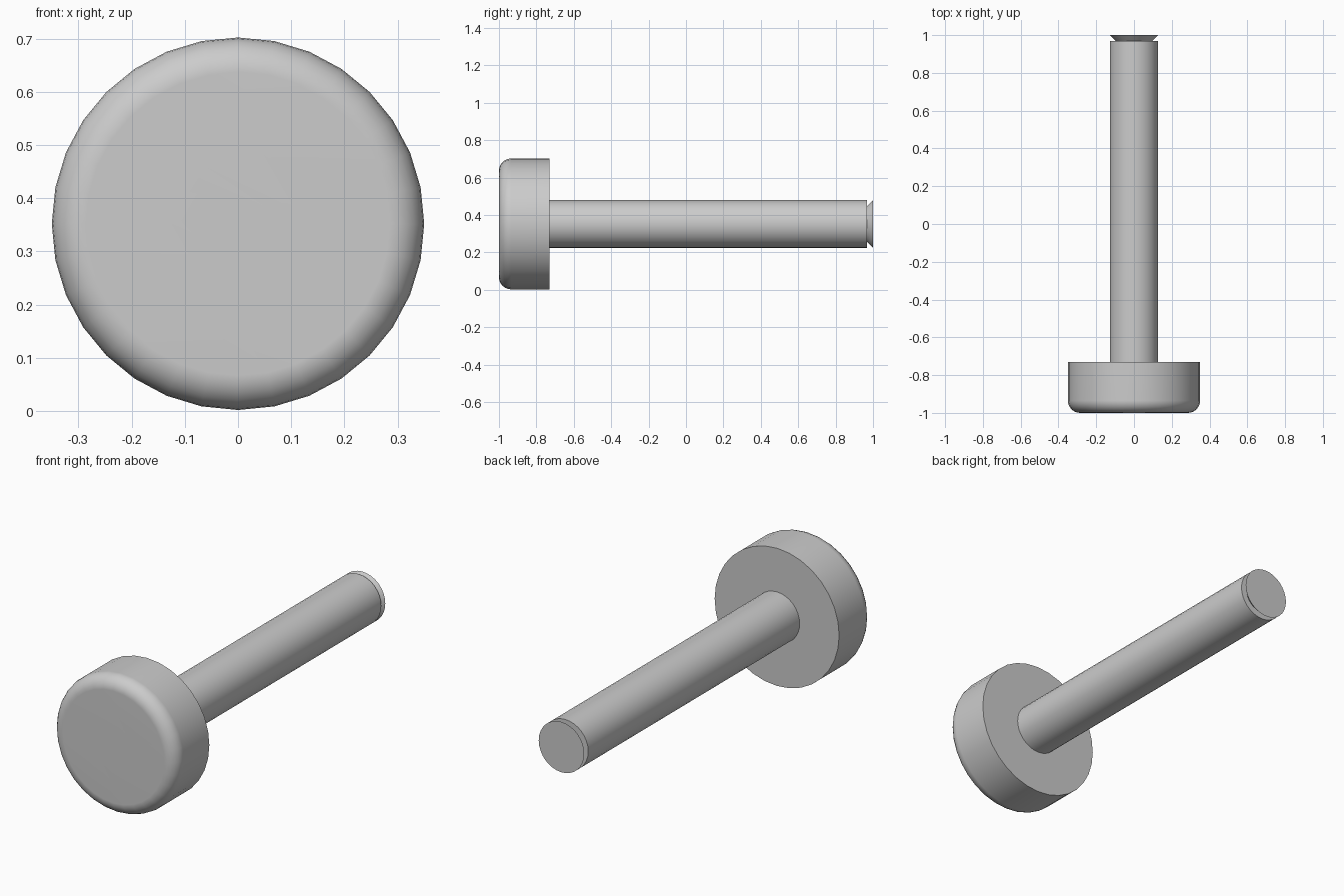
import bpy, bmesh
from math import cos, sin, pi, radians

if "Cube" in bpy.data.objects:
    bpy.data.objects.remove(bpy.data.objects["Cube"])

CENTRE_Z = 0.352
HEAD_R, SHAFT_R, HEX_R = 0.35, 0.128, 0.125
FRONT, HEAD_BACK = -1.0, -0.73
FILLET, FILLET_STEPS = 0.065, 6
SIDES = 32

steel = bpy.data.materials.new("steel_grey")
steel.use_nodes = True
steel.diffuse_color = (0.6, 0.6, 0.6, 1)
steel.node_tree.nodes["Principled BSDF"].inputs["Base Color"].default_value = (0.6, 0.6, 0.6, 1)


def ring(bm, radius, y, sides=SIDES):
    """Closed loop of edges around the bolt axis."""
    angles = [2 * pi * i / sides for i in range(sides)]
    verts = [bm.verts.new((radius * cos(a), y, CENTRE_Z + radius * sin(a))) for a in angles]
    return [bm.edges.new((verts[i - 1], verts[i])) for i in range(sides)]


def loft(bm, loops):
    """Skin neighbouring loops together."""
    for a, b in zip(loops, loops[1:]):
        bmesh.ops.bridge_loops(bm, edges=a + b)


def finish(name, bm):
    bmesh.ops.recalc_face_normals(bm, faces=bm.faces)
    mesh = bpy.data.meshes.new(name)
    bm.to_mesh(mesh)
    bm.free()
    mesh.materials.append(steel)
    obj = bpy.data.objects.new(name, mesh)
    bpy.context.collection.objects.link(obj)
    bpy.ops.object.select_all(action="DESELECT")
    obj.select_set(True)
    bpy.context.view_layer.objects.active = obj
    bpy.ops.object.shade_smooth_by_angle(angle=radians(30))
    weighted = obj.modifiers.new("even_shading", "WEIGHTED_NORMAL")
    weighted.keep_sharp = True


# Head: hexagonal socket, flat front, rounded rim and flat back
bm = bmesh.new()
socket_floor = ring(bm, HEX_R, FRONT + 0.145, 6)
loops = [socket_floor, ring(bm, HEX_R, FRONT, 6)]
for i in range(FILLET_STEPS + 1):
    a = pi / 2 * i / FILLET_STEPS
    loops.append(ring(bm, HEAD_R - FILLET + FILLET * sin(a), FRONT + FILLET * (1 - cos(a))))
loops.append(ring(bm, HEAD_R, HEAD_BACK))
loft(bm, loops)
bmesh.ops.contextual_create(bm, geom=socket_floor)
bmesh.ops.contextual_create(bm, geom=loops[-1])
finish("bolt_head", bm)

# Shaft: straight rod, undercut step and flared tip
bm = bmesh.new()
loops = [ring(bm, r, y) for r, y in
         ((SHAFT_R, HEAD_BACK), (SHAFT_R, 0.968), (0.096, 0.968), (SHAFT_R, 1.0))]
loft(bm, loops)
bmesh.ops.contextual_create(bm, geom=loops[-1])
finish("bolt_shaft", bm)
